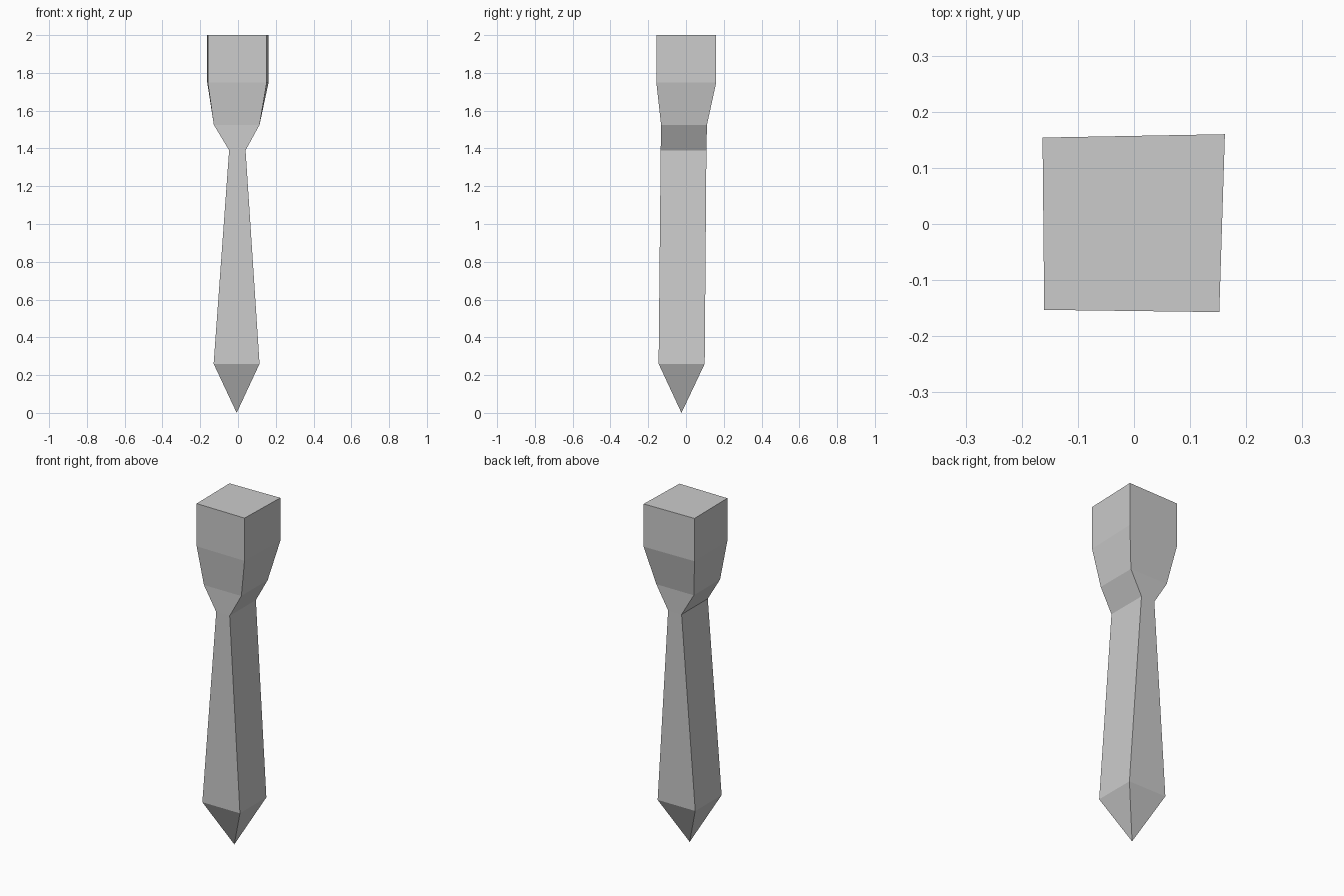
import bpy, bmesh

if "Cube" in bpy.data.objects:
    bpy.data.objects.remove(bpy.data.objects["Cube"])

# Slightly skewed square of the head: front-left, front-right, back-right, back-left
HEAD = [(-0.160, -0.153), (0.152, -0.157), (0.162, 0.160), (-0.163, 0.154)]


def rect(x0, x1, y0, y1):
    return [(x0, y0), (x1, y0), (x1, y1), (-abs(x0), y1)]


# Cross-sections from the bottom of the shaft to the top of the head
sections = [
    (0.26, rect(-0.129, 0.114, -0.145, 0.099)),
    (1.39, rect(-0.047, 0.040, -0.134, 0.108)),
    (1.525, rect(-0.128, 0.114, -0.132, 0.111)),
    (1.75, HEAD),
    (2.0, HEAD),
]

bm = bmesh.new()
rings = [[bm.verts.new((x, y, z)) for x, y in pts] for z, pts in sections]

# Side walls of shaft, neck and head
for low, high in zip(rings, rings[1:]):
    for i in range(4):
        j = (i + 1) % 4
        bm.faces.new((low[i], low[j], high[j], high[i]))

# Flat top and pointed tip
bm.faces.new(rings[-1])
tip = bm.verts.new((-0.007, -0.024, 0.0))
for i in range(4):
    bm.faces.new((tip, rings[0][(i + 1) % 4], rings[0][i]))

bmesh.ops.recalc_face_normals(bm, faces=bm.faces)
mesh = bpy.data.meshes.new("pointed_stake")
bm.to_mesh(mesh)
bm.free()
bpy.context.collection.objects.link(bpy.data.objects.new("pointed_stake", mesh))
